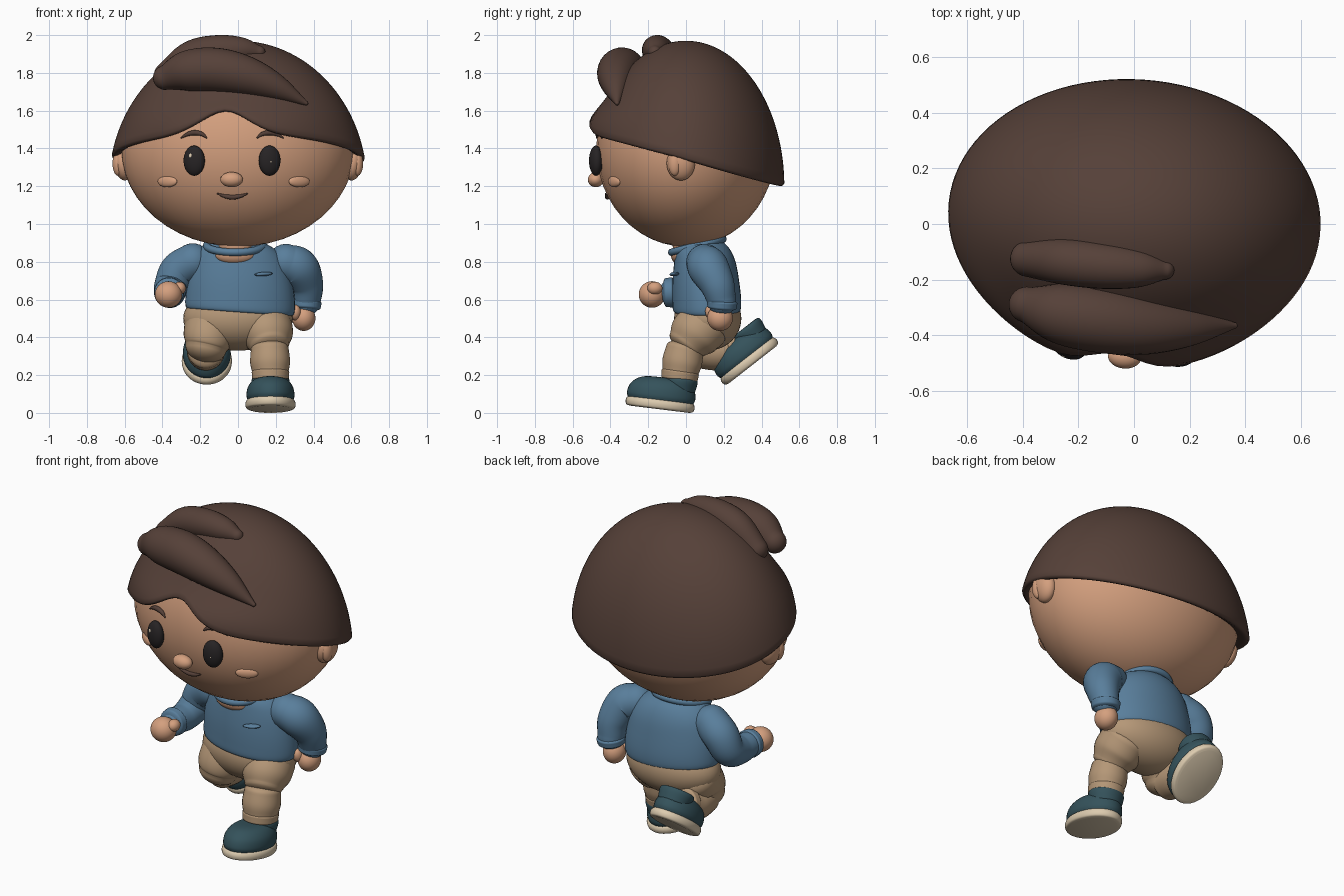
import bpy, bmesh
from math import sin, cos, pi, radians, sqrt, exp, acos
from mathutils import Vector, Matrix, Euler

cube = bpy.data.objects.get("Cube")
if cube:
    bpy.data.objects.remove(cube)


def material(name, r, g, b):
    m = bpy.data.materials.new(name)
    m.use_nodes = True
    m.diffuse_color = (r, g, b, 1)
    bsdf = m.node_tree.nodes["Principled BSDF"]
    bsdf.inputs["Base Color"].default_value = (r, g, b, 1)
    bsdf.inputs["Roughness"].default_value = 0.7
    return m


SKIN = material("warm skin", .66, .35, .21)
HAIR = material("dark brown hair", .092, .052, .04)
BLUE = material("blue sweater", .1, .21, .33)
TAN = material("tan trousers", .46, .31, .185)
TEAL = material("dark teal shoe", .035, .085, .105)
CREAM = material("cream sole", .72, .6, .43)
BLACK = material("eye black", .02, .017, .018)


def finish(name, bm, mat):
    bmesh.ops.recalc_face_normals(bm, faces=bm.faces)
    for f in bm.faces:
        f.smooth = True
    me = bpy.data.meshes.new(name)
    bm.to_mesh(me)
    bm.free()
    me.materials.append(mat)
    ob = bpy.data.objects.new(name, me)
    bpy.context.scene.collection.objects.link(ob)
    return ob


def ball(name, loc, size, mat, rot=(0, 0, 0)):
    bm = bmesh.new()
    m = (Matrix.Translation(loc) @ Euler([radians(a) for a in rot]).to_matrix().to_4x4()
         @ Matrix.Diagonal((*size, 1)))
    bmesh.ops.create_uvsphere(bm, u_segments=40, v_segments=24, radius=1, matrix=m)
    return finish(name, bm, mat)


def bridge(name, rings, mat):
    """Closed skin over a list of point rings, capped at both ends."""
    bm = bmesh.new()
    rows = [[bm.verts.new(p) for p in ring] for ring in rings]
    n = len(rows[0])
    for a, b in zip(rows, rows[1:]):
        for i in range(n):
            j = (i + 1) % n
            bm.faces.new((a[i], a[j], b[j], b[i]))
    bm.faces.new(rows[0])
    bm.faces.new(rows[-1])
    return finish(name, bm, mat)


def resample(keys, steps=8):
    """Catmull-Rom curve through vectors of any size."""
    keys = [Vector(k) for k in keys]
    k = [keys[0] * 2 - keys[1]] + keys + [keys[-1] * 2 - keys[-2]]
    out = []
    for a, b, c, d in zip(k, k[1:], k[2:], k[3:]):
        for s in range(steps):
            t = s / steps
            out.append((b * 2 + (c - a) * t + (a * 2 - b * 5 + c * 4 - d) * t ** 2
                        + (b * 3 - a - c * 3 + d) * t ** 3) * .5)
    return out + [keys[-1]]


def sweep(name, keys, mat, sides=28, dome=1.0):
    """Round tube through (x, y, z, radius) keys with domed ends."""
    path = resample(keys)
    start, end = path[0], path[-1]
    d0 = (path[1] - path[0]).to_3d().normalized()
    d1 = (path[-1] - path[-2]).to_3d().normalized()
    angles = [pi / 2 * i / 7 for i in range(1, 7)] + [1.54]
    head = [Vector((*(start.to_3d() - d0 * start.w * dome * sin(a)), start.w * cos(a)))
            for a in reversed(angles)]
    tail = [Vector((*(end.to_3d() + d1 * end.w * dome * sin(a)), end.w * cos(a)))
            for a in angles]
    path = head + path + tail
    side = d0.orthogonal()
    rings = []
    for i, p in enumerate(path):
        d = (path[min(i + 1, len(path) - 1)] - path[max(i - 1, 0)]).to_3d().normalized()
        side = (side - d * side.dot(d)).normalized()
        up = d.cross(side)
        rings.append([p.to_3d() + (side * cos(t) + up * sin(t)) * p.w
                      for t in (2 * pi * k / sides for k in range(sides))])
    return bridge(name, rings, mat)


def loft(name, keys, mat, slope=0.0, sides=40):
    """Level ellipses given as (x, y, z, half width, half depth)."""
    return bridge(name, [[(x + rx * cos(t), y + ry * sin(t), z - slope * rx * cos(t))
                          for t in (2 * pi * k / sides for k in range(sides))]
                         for x, y, z, rx, ry in resample(keys, 6)], mat)


# Head and face, built straight and turned slightly at the end
HX, HY, HZ, HC = .62, .475, .52, 1.40


def face_y(x, z):
    return -HY * sqrt(1 - (x / HX) ** 2 - ((z - HC) / HZ) ** 2)


head = [ball("head", (0, 0, HC), (HX, HY, HZ), SKIN)]
for s, side in ((-1, "right"), (1, "left")):
    eye_y = face_y(.2, 1.335) - .018
    head += [
        ball(side + "_ear", (s * .61, .015, 1.32), (.05, .075, .09), SKIN, (0, s * 8, 0)),
        ball(side + "_ear_lobe", (s * .635, -.015, 1.32), (.03, .035, .065), SKIN),
        ball(side + "_eye", (s * .2, eye_y, 1.335), (.058, .036, .08), BLACK, (0, 0, s * 14)),
        ball(side + "_cheek", (s * .35, face_y(.35, 1.225) + .002, 1.225),
             (.062, .018, .03), SKIN, (0, 0, s * 32)),
        sweep(side + "_eyebrow", [(s * x, face_y(x, z) - .004, z, r) for x, z, r in
                                  ((.135, 1.457, .004), (.16, 1.476, .011), (.2, 1.483, .014),
                                   (.24, 1.474, .01), (.272, 1.455, .003))], HAIR, 12),
    ]
head += [
    ball("right_eye_glint", (-.215, -.488, 1.36), (.012, .008, .014), CREAM),
    ball("left_eye_glint", (.208, -.493, 1.33), (.007, .006, .008), CREAM),
    ball("nose", (0, face_y(0, 1.235) - .028, 1.235), (.06, .042, .04), SKIN),
    sweep("mouth", [(x, face_y(x, z) - .004, z, r) for x, z, r in
                    ((-.078, 1.16, .004), (-.04, 1.147, .01), (0, 1.142, .013),
                     (.04, 1.147, .01), (.078, 1.16, .004))], HAIR, 12),
]


# Hair cap: a dome whose rim follows a wavy hairline
def hair_cap():
    cols, rows = 96, 30
    rx, ry, rz, base = .685, .52, .77, 1.2

    def rim(t):
        x, y = .67 * sin(t), -.5 * cos(t)
        if y > 0:
            return 1.365 - .3 * y
        return 1.365 - .25 * y + .12 * exp(-((x + .04) / .2) ** 2)

    def point(t, phi, scale=1.0, drop=0.0):
        z = base + rz * cos(phi)
        fringe = .05 * max(0, cos(t)) * exp(-((z - 1.53) / .11) ** 2)
        r = sin(phi) * scale
        return (rx * r * sin(t), -(ry * r + fringe * scale) * cos(t), z + drop)

    angles = [2 * pi * i / cols for i in range(cols)]
    end = [acos((rim(t) - base) / rz) for t in angles]
    rings = [[point(t, max(e * j / rows, .004)) for t, e in zip(angles, end)]
             for j in range(rows + 1)]
    # Rounded lip tucked back under the rim
    for scale, drop in ((.985, -.012), (.965, -.014), (.935, -.006), (.89, .012), (.84, .04)):
        rings.append([point(t, e, scale, drop) for t, e in zip(angles, end)])
    return bridge("hair_cap", rings, HAIR)


head.append(hair_cap())
for ob in head:
    ob.rotation_euler.z = radians(-4)

sweep("front_hair_tuft", [(-.385, -.29, 1.775, .065), (-.27, -.32, 1.81, .108),
                          (-.12, -.345, 1.815, .118), (.04, -.365, 1.785, .105),
                          (.2, -.37, 1.725, .07), (.36, -.365, 1.64, .012)], HAIR)
sweep("top_hair_tuft", [(-.38, -.125, 1.79, .065), (-.25, -.135, 1.885, .083),
                        (-.11, -.15, 1.917, .083), (.02, -.16, 1.92, .068),
                        (.11, -.165, 1.91, .035)], HAIR)

# Torso
loft("sweater_body", [(.01, .11, .53, .25, .15), (.01, .11, .54, .285, .177),
                      (.012, .11, .6, .29, .182), (.012, .105, .7, .278, .176),
                      (.012, .1, .8, .25, .162), (.01, .09, .87, .2, .14),
                      (.0, .08, .92, .12, .1)], BLUE, slope=.07)
loft("neck", [(-.01, .04, .78, .1, .1), (-.01, .04, .88, .11, .11),
              (-.01, .03, .96, .12, .11)], SKIN)
ball("chest_opening", (-.015, -.03, .835), (.105, .05, .05), SKIN, (-20, 0, 0))
ring = [(-.015 + .15 * cos(t), .06 - .135 * sin(t), .885 - .035 * sin(t), .02)
        for t in (2 * pi * i / 16 for i in range(17))]
sweep("sweater_collar", ring, BLUE, 14)
ball("chest_patch", (.135, -.062, .735), (.05, .02, .011), BLUE, (0, -4, 20))
ball("trouser_seat", (.0, .115, .5), (.29, .178, .17), TAN)

# Left arm hangs back, right arm swings forward
sweep("left_sleeve", [(.255, .1, .795, .1), (.32, .12, .765, .108),
                      (.36, .165, .68, .092), (.363, .19, .59, .075)], BLUE)
sweep("left_cuff", [(.362, .192, .585, .081), (.36, .19, .56, .078)], BLUE, dome=.25)
ball("left_hand", (.348, .18, .502), (.062, .068, .068), SKIN)
ball("left_thumb", (.305, .135, .53), (.028, .032, .042), SKIN, (20, 0, 0))

sweep("right_sleeve", [(-.24, .1, .8, .098), (-.315, .12, .75, .1),
                       (-.355, .1, .665, .09), (-.36, .01, .635, .08),
                       (-.365, -.07, .638, .072)], BLUE)
sweep("right_cuff", [(-.365, -.075, .638, .08), (-.366, -.105, .637, .077)], BLUE, dome=.25)
ball("right_hand", (-.368, -.18, .627), (.072, .07, .07), SKIN)
ball("right_thumb", (-.31, -.165, .66), (.034, .04, .034), SKIN, (0, 20, 0))

# Left leg steps forward, right leg kicks back
sweep("left_thigh", [(.145, .1, .47, .14), (.158, .04, .41, .135), (.168, 0, .36, .105)],
      TAN, dome=.4)
sweep("left_shin", [(.168, -.005, .34, .1), (.17, -.02, .27, .106), (.172, -.03, .215, .096)],
      TAN, dome=.4)
sweep("left_trouser_cuff", [(.172, -.03, .215, .1), (.172, -.035, .18, .097)], TAN, dome=.2)
sweep("right_thigh", [(-.145, .11, .46, .14), (-.16, .07, .39, .13), (-.17, .06, .345, .11)],
      TAN, dome=.7)
sweep("right_shin", [(-.17, .08, .335, .1), (-.17, .17, .325, .1), (-.168, .24, .345, .09)],
      TAN, dome=.4)
sweep("right_trouser_cuff", [(-.168, .235, .345, .096), (-.167, .265, .355, .093)],
      TAN, dome=.2)

# Shoes, modelled flat and then posed
for side, place, tilt in (("left", (.172, -.137, .046), -7),
                          ("right", (-.165, .335, .275), 38)):
    parts = [
        loft(side + "_sole", [(0, 0, -.027, .11, .16), (0, 0, -.02, .128, .178),
                              (0, 0, 0, .133, .184), (0, 0, .018, .128, .178),
                              (0, 0, .026, .115, .165)], CREAM),
        loft(side + "_shoe", [(0, 0, .015, .118, .172), (0, 0, .045, .127, .182),
                              (0, .002, .09, .12, .172), (0, .01, .125, .095, .142),
                              (0, .02, .14, .06, .1), (0, .03, .143, .01, .02)], TEAL),
        loft(side + "_shoe_collar", [(0, .09, .08, .09, .085), (0, .09, .13, .1, .093),
                                     (0, .09, .15, .094, .088), (0, .09, .155, .07, .07)], TEAL),
    ]
    for ob in parts:
        ob.location = place
        ob.rotation_euler.x = radians(tilt)
